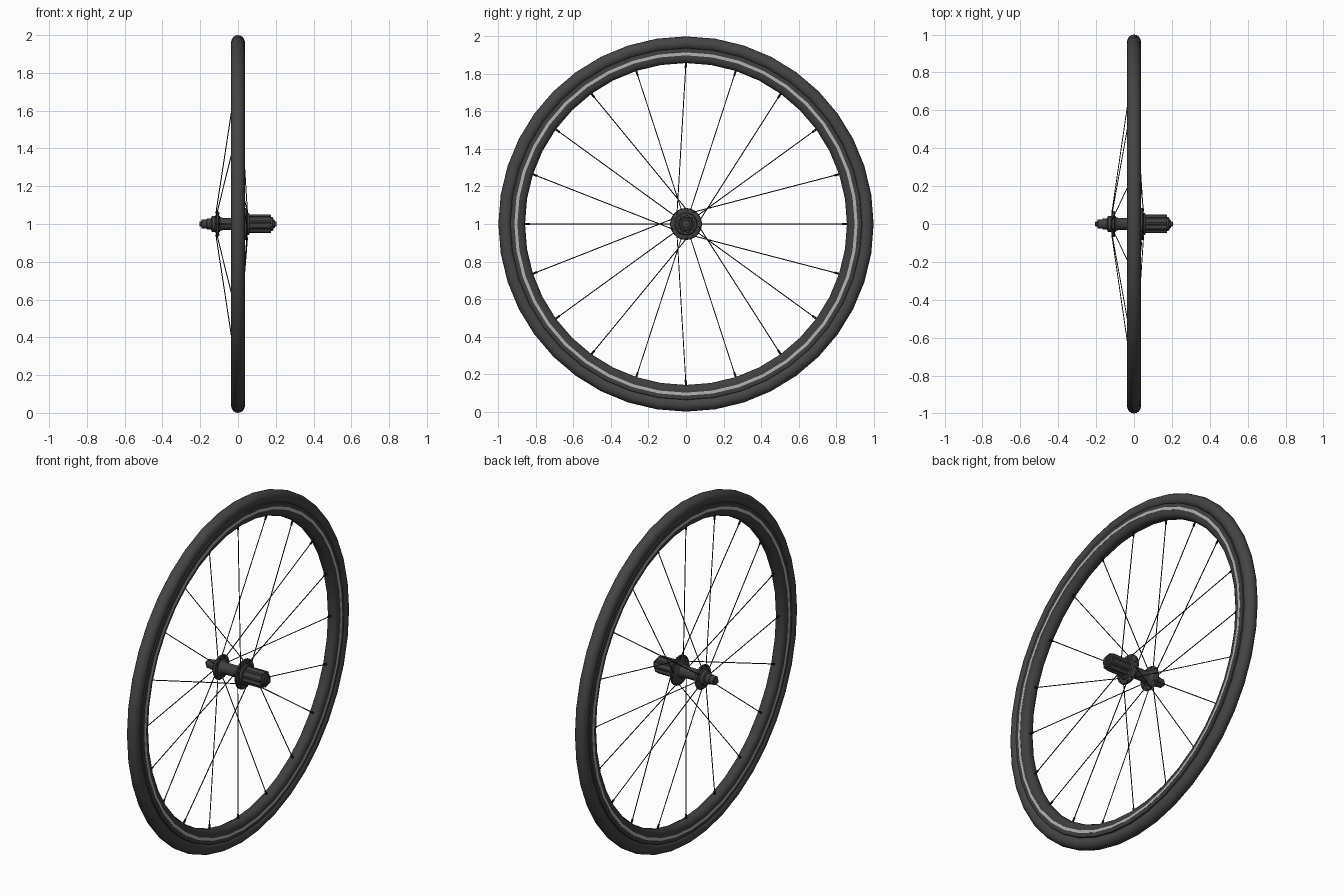
import bpy, bmesh, math
from mathutils import Vector

if "Cube" in bpy.data.objects:
    bpy.data.objects.remove(bpy.data.objects["Cube"])

C = Vector((0, 0, 1))          # wheel centre, axle along x


def material(name, v):
    m = bpy.data.materials.new(name)
    m.diffuse_color = (v, v, v, 1)
    m.use_nodes = True
    m.node_tree.nodes["Principled BSDF"].inputs["Base Color"].default_value = m.diffuse_color
    return m


RUBBER = material("rubber", 0.06)
BLACK = material("black_metal", 0.05)
WIRE = material("spoke_black", 0.015)
SILVER = material("brake_silver", 0.45)


def finish(bm, name, mat, angle=35):
    bmesh.ops.recalc_face_normals(bm, faces=bm.faces)
    me = bpy.data.meshes.new(name)
    bm.to_mesh(me)
    bm.free()
    me.materials.append(mat)
    ob = bpy.data.objects.new(name, me)
    bpy.context.collection.objects.link(ob)
    bpy.ops.object.select_all(action='DESELECT')
    ob.select_set(True)
    bpy.context.view_layer.objects.active = ob
    bpy.ops.object.shade_smooth_by_angle(angle=math.radians(angle))
    return ob


def point(x, r, a):
    return C + Vector((x, r * math.sin(a), r * math.cos(a)))


def lathe(name, profile, mat, n=24, closed=False, radius=None, angle=35):
    """Turn (x, r) points about the axle; radius(r, i) may vary r around the ring."""
    bm = bmesh.new()
    rings = [[bm.verts.new(point(x, radius(r, i) if radius else r, 2 * math.pi * i / n))
              for i in range(n)] for x, r in profile]
    pairs = list(zip(rings, rings[1:]))
    if closed:
        pairs.append((rings[-1], rings[0]))
    else:
        bm.faces.new(rings[0])
        bm.faces.new(rings[-1])
    for a, b in pairs:
        for i in range(n):
            j = (i + 1) % n
            bm.faces.new((a[i], a[j], b[j], b[i]))
    return finish(bm, name, mat, angle)


def rod(bm, p, q, r, n=6):
    d = q - p
    rot = d.to_track_quat('Z', 'Y').to_matrix().to_4x4()
    rot.translation = (p + q) / 2
    bmesh.ops.create_cone(bm, cap_ends=True, segments=n, radius1=r, radius2=r,
                          depth=d.length, matrix=rot)


def mirrored(half):
    return half + [(-x, r) for x, r in reversed(half)]


# Tyre: round section
tyre = [(0.036 * math.cos(t), 0.964 + 0.036 * math.sin(t))
        for t in (math.radians(-58 + 298 * i / 14) for i in range(15))]
lathe("tyre", tyre, RUBBER, 40, True)

# Rim: box section with rounded inner edge
rim = mirrored([(0.024, 0.938), (0.032, 0.936), (0.033, 0.925), (0.033, 0.892),
                (0.031, 0.876), (0.023, 0.864), (0.010, 0.858)])
lathe("rim", rim, BLACK, 40, True)

# Brake stripes on both rim walls
for s, side in ((1, "right"), (-1, "left")):
    lathe("brake_stripe_" + side,
          [(s * 0.031, 0.915), (s * 0.0345, 0.915), (s * 0.0345, 0.899), (s * 0.031, 0.899)],
          SILVER, 40, True)

# Hub shell with its two flanges
lathe("hub_shell", [(-0.142, 0.034), (-0.138, 0.041), (-0.121, 0.043), (-0.117, 0.050),
                    (-0.115, 0.068), (-0.112, 0.070), (-0.106, 0.070), (-0.103, 0.068),
                    (-0.101, 0.046), (-0.092, 0.036), (-0.08, 0.032), (0.005, 0.032),
                    (0.022, 0.038), (0.032, 0.054), (0.035, 0.082), (0.038, 0.085),
                    (0.045, 0.085), (0.048, 0.082), (0.050, 0.060), (0.060, 0.056),
                    (0.062, 0.046)], BLACK, 30)

# Splined cassette body
lathe("freehub_body", [(0.058, 0.049), (0.171, 0.049), (0.174, 0.047)], BLACK, 36,
      radius=lambda r, i: r if i % 4 < 2 else r - 0.007, angle=25)

# Axle, end caps and lock nuts
lathe("freehub_cap", [(0.17, 0.036), (0.183, 0.036), (0.187, 0.032), (0.187, 0.023),
                      (0.195, 0.021), (0.196, 0.012)], BLACK)
lathe("left_axle_cap", [(-0.138, 0.028), (-0.165, 0.028), (-0.167, 0.025), (-0.190, 0.025),
                        (-0.193, 0.022), (-0.194, 0.012)], BLACK)
lathe("axle", [(-0.205, 0.009), (-0.203, 0.012), (0.203, 0.012), (0.205, 0.009)], BLACK, 16)

# Spokes: crossed on the right flange, radial on the left
spokes, nipples, heads = bmesh.new(), bmesh.new(), bmesh.new()
for k in range(20):
    a = math.radians(18 * k)
    if k % 2 == 0:
        turn = -1 if (k // 2) % 2 == 0 else 1
        fx, fr, ha = 0.0415, 0.072, a + turn * math.radians(42)
        hx = fx - turn * 0.009
    else:
        fx, fr, ha = -0.109, 0.060, a
        hx = fx - 0.008
    hub, end = point(hx, fr, ha), point(0, 0.862, a)
    d = (end - hub).normalized()
    rod(spokes, hub, end, 0.0026)
    rod(nipples, end - d * 0.03, end, 0.0055, 8)
    rod(heads, point(fx - 0.010, fr, ha), point(fx + 0.010, fr, ha), 0.005, 8)
finish(spokes, "spokes", WIRE)
finish(nipples, "spoke_nipples", WIRE)
finish(heads, "spoke_heads", WIRE)
